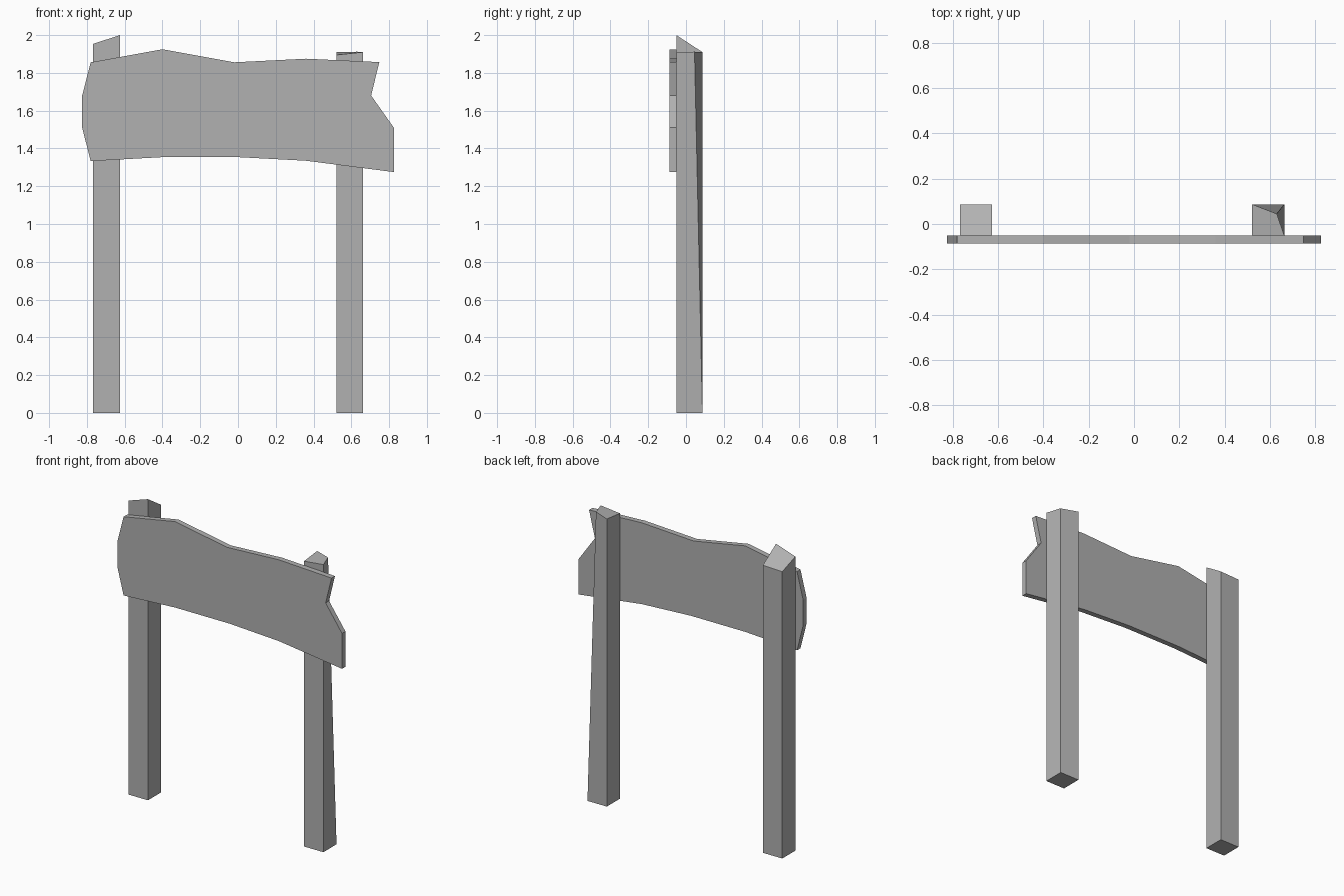
import bpy
import bmesh

if "Cube" in bpy.data.objects:
    bpy.data.objects.remove(bpy.data.objects["Cube"])

wood = bpy.data.materials.new("dark_grey_wood")
wood.diffuse_color = (0.44, 0.44, 0.44, 1)
wood.use_nodes = True
wood.node_tree.nodes["Principled BSDF"].inputs["Base Color"].default_value = wood.diffuse_color


def prism(name, bottom, top):
    """Closed solid between two matching vertex loops."""
    bm = bmesh.new()
    low = [bm.verts.new(p) for p in bottom]
    high = [bm.verts.new(p) for p in top]
    n = len(low)
    bm.faces.new(low)
    bm.faces.new(high)
    for i in range(n):
        j = (i + 1) % n
        bm.faces.new((low[i], low[j], high[j], high[i]))
    bmesh.ops.recalc_face_normals(bm, faces=bm.faces[:])
    mesh = bpy.data.meshes.new(name)
    bm.to_mesh(mesh)
    bm.free()
    mesh.materials.append(wood)
    obj = bpy.data.objects.new(name, mesh)
    bpy.context.collection.objects.link(obj)
    return obj


FRONT, JOINT, BACK = -0.087, -0.051, 0.087


def post(name, x0, x1, heights, chipped=None):
    """Square post with its own height at each top corner."""
    corners = [(x0, JOINT), (x1, JOINT), (x1, BACK), (x0, BACK)]
    top = [(x, y, z) for (x, y), z in zip(corners, heights)]
    if chipped:
        top[2] = chipped
    return prism(name, [(x, y, 0) for x, y in corners], top)


# Posts: slanted cut on the left, tapered back corner on the right
post("left_post", -0.768, -0.626, (1.953, 2.0, 1.91, 1.905))
post("right_post", 0.521, 0.663, (1.895, 1.91, 1.91, 1.91), (0.63, 0.045, 1.912))

# Weathered sign board with a notched right end
outline = [(-0.78, 1.333), (-0.40, 1.354), (0.0, 1.354), (0.36, 1.335),
           (0.825, 1.275), (0.825, 1.51), (0.705, 1.68), (0.748, 1.857),
           (0.36, 1.875), (-0.02, 1.856), (-0.40, 1.925), (-0.78, 1.856),
           (-0.825, 1.68), (-0.825, 1.51)]
prism("sign_board", [(x, FRONT, z) for x, z in outline],
      [(x, JOINT, z) for x, z in outline])
